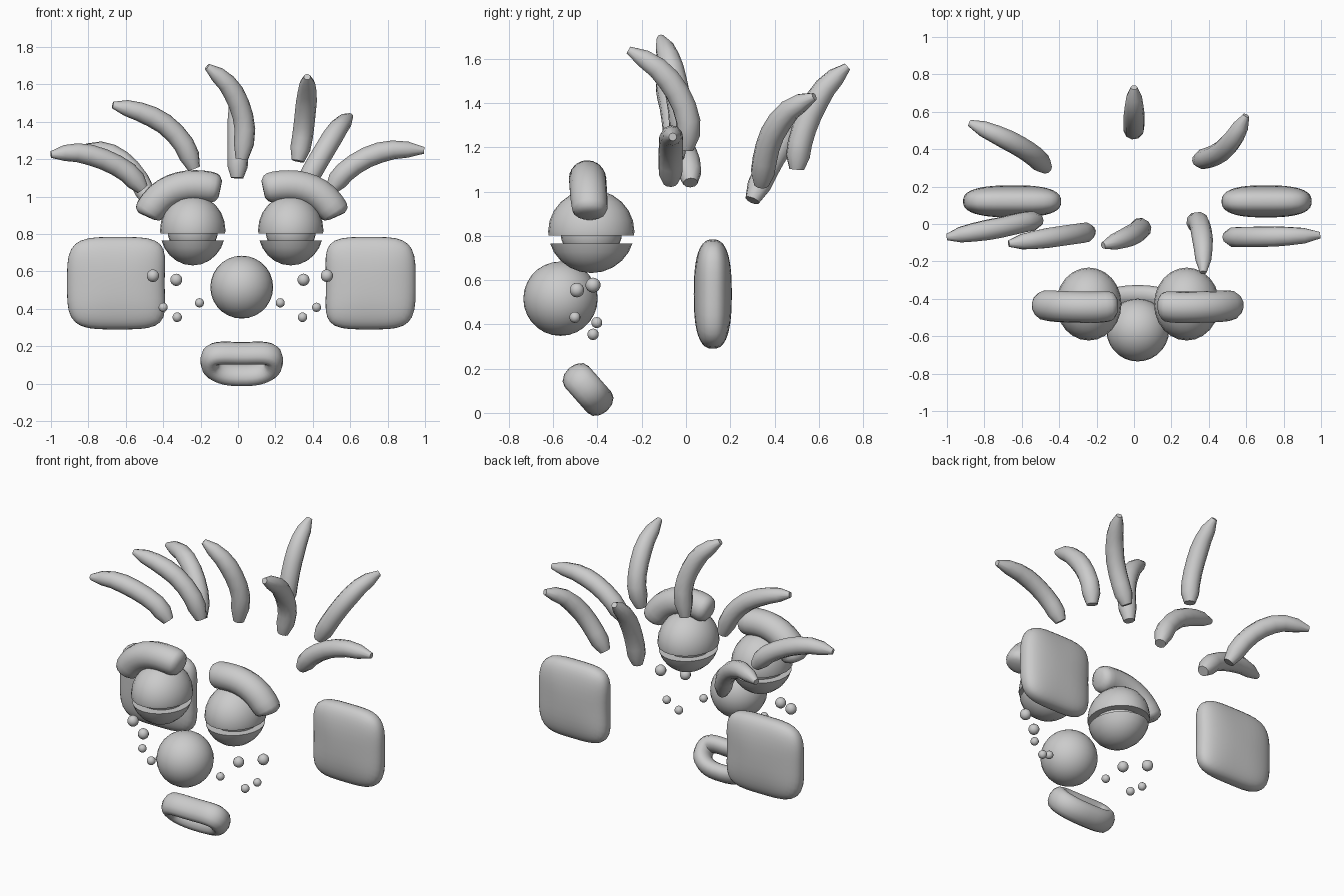
import bpy, bmesh, math
from mathutils import Vector

if "Cube" in bpy.data.objects:
    bpy.data.objects.remove(bpy.data.objects["Cube"])

CX = 0.02  # symmetry line of the face


def make(name, bm, angle=60):
    bmesh.ops.recalc_face_normals(bm, faces=bm.faces)
    me = bpy.data.meshes.new(name)
    bm.to_mesh(me)
    bm.free()
    ob = bpy.data.objects.new(name, me)
    bpy.context.collection.objects.link(ob)
    bpy.ops.object.select_all(action='DESELECT')
    ob.select_set(True)
    bpy.context.view_layer.objects.active = ob
    bpy.ops.object.shade_smooth_by_angle(angle=math.radians(angle))
    return ob


def ball(name, centre, size, seg=24, cut=None, upper=True):
    """Ellipsoid, optionally cut flat at height cut."""
    bm = bmesh.new()
    bmesh.ops.create_uvsphere(bm, u_segments=seg, v_segments=seg // 2, radius=1)
    for v in bm.verts:
        v.co = Vector(c + s * k for c, s, k in zip(centre, size, v.co))
    if cut is not None:
        bmesh.ops.bisect_plane(bm, geom=bm.verts[:] + bm.edges[:] + bm.faces[:],
                               plane_co=(0, 0, cut), plane_no=(0, 0, 1),
                               clear_inner=upper, clear_outer=not upper)
        bmesh.ops.holes_fill(bm, edges=[e for e in bm.edges if e.is_boundary])
    return make(name, bm, 40)


def spline(pts, steps):
    """Catmull-Rom samples through pts."""
    p = [Vector(q) for q in pts]
    p = [2 * p[0] - p[1]] + p + [2 * p[-1] - p[-2]]
    out = []
    for i in range(1, len(p) - 2):
        a, b, c, d = p[i - 1:i + 3]
        for k in range(steps):
            t = k / steps
            out.append(0.5 * (2 * b + (c - a) * t + (2 * a - 5 * b + 4 * c - d) * t * t
                              + (3 * b - a - 3 * c + d) * t ** 3))
    return out + [p[-2]]


def tube(name, pts, radius, seg=10, steps=2):
    """Loft circles along pts; radius(t) gives the thickness along the path."""
    path = spline(pts, steps)
    n = len(path)
    bm = bmesh.new()
    rings = []
    side = None
    for i, p in enumerate(path):
        tan = (path[min(i + 1, n - 1)] - path[max(i - 1, 0)]).normalized()
        if side is None:
            side = tan.orthogonal()
        side = (side - tan * side.dot(tan)).normalized()
        up = tan.cross(side)
        r = radius(i / (n - 1))
        rings.append([bm.verts.new(p + r * (math.cos(a) * side + math.sin(a) * up))
                      for a in (2 * math.pi * k / seg for k in range(seg))])
    for r0, r1 in zip(rings, rings[1:]):
        for k in range(seg):
            j = (k + 1) % seg
            bm.faces.new((r0[k], r0[j], r1[j], r1[k]))
    bm.faces.new(rings[0])
    bm.faces.new(rings[-1])
    return make(name, bm)


# nose
ball("nose", (CX, -0.567, 0.516), (0.168,) * 3, 28)

# eyeballs and eyelids
for side, s in (("left", -1), ("right", 1)):
    c = (CX + s * 0.262, -0.428, 0.82)
    ball(side + "_eyeball", c, (0.135, 0.14, 0.14))
    ball(side + "_upper_eyelid", c, (0.175, 0.195, 0.188), 24, 0.802, True)
    ball(side + "_lower_eyelid", c, (0.175, 0.195, 0.188), 24, 0.766, False)

    # eyebrow
    arc = [(0.51, -0.435, 0.895), (0.495, -0.435, 0.922), (0.44, -0.44, 0.99),
           (0.37, -0.443, 1.035), (0.29, -0.445, 1.056), (0.21, -0.445, 1.056),
           (0.15, -0.44, 1.047), (0.115, -0.44, 1.04)]
    tube(side + "_eyebrow", [(CX + s * x, y, z) for x, y, z in arc],
         lambda t: 0.084 * (1 - abs(2 * t - 1) ** 7 * 0.45), 14)

    # freckles
    for i, (x, y, z, r) in enumerate([(0.465, -0.42, 0.577, 0.034), (0.34, -0.493, 0.555, 0.033),
                                      (0.216, -0.502, 0.432, 0.025), (0.41, -0.403, 0.408, 0.025),
                                      (0.335, -0.42, 0.355, 0.026)]):
        ball(f"{side}_freckle_{i + 1}", (0.01 + s * x, y, z), (r, r, r), 14)

# ears: rounded slabs with a hollowed inner edge
for side, s, x0, x1 in (("left", -1, -0.914, -0.375), ("right", 1, 0.455, 0.95)):
    bm = bmesh.new()
    bmesh.ops.create_cube(bm, size=2)
    bmesh.ops.subdivide_edges(bm, edges=bm.edges[:], cuts=9, use_grid_fill=True)
    for v in bm.verts:
        x, y, z = v.co
        flat = (abs(x) ** 4 + abs(z) ** 4) ** 0.25
        k = 1 / (flat ** 2.6 + abs(y) ** 2.6) ** (1 / 2.6)
        x, y, z = x * k, y * k, z * k
        if x * s < 0:
            x += s * 0.1 * abs(x) * (1 - z * z)
            x *= 1.04
        v.co = ((x0 + x1) / 2 + x * (x1 - x0) / 2, 0.121 + y * 0.086, 0.537 + z * 0.247)
    make(side + "_ear", bm)

# lips: tilted ring with a dip in the top edge
bm = bmesh.new()
up, out = Vector((0, -0.66, 0.75)), Vector((0, 0.75, 0.66))
U, V = 36, 12
rings = []


def lip(a):
    c, s = math.cos(a), math.sin(a)
    x = 0.17 * math.copysign(abs(c) ** 0.75, c)
    b = 0.088 * math.copysign(abs(s) ** 0.8, s)
    bend = 0.035 * (1 - (x / 0.17) ** 2)
    if s < 0:
        bend *= 0.35
    return Vector((CX + x, -0.457, 0.122)) + up * (b - bend)


for i in range(U):
    a = 2 * math.pi * (i + 0.5) / U
    tan = (lip(a + 0.05) - lip(a - 0.05)).normalized()
    nrm = tan.cross(out)
    rings.append([bm.verts.new(lip(a) + 0.052 * math.cos(b) * nrm + 0.072 * math.sin(b) * out)
                  for b in (2 * math.pi * j / V for j in range(V))])
for i in range(U):
    for j in range(V):
        r0, r1, k = rings[i], rings[(i + 1) % U], (j + 1) % V
        bm.faces.new((r0[j], r0[k], r1[k], r1[j]))
make("lips", bm)


# hair strands, root to tip
def strand_radius(t):
    root = min(1, 0.6 + t * 3)
    tip = 1 if t < 0.6 else 1 - 0.42 * ((t - 0.6) / 0.4) ** 1.5
    return 0.056 * root * tip * (0.55 if t == 1 else 1)


strands = [
    [(-.47, .3, .96), (-.53, .36, 1.09), (-.62, .42, 1.19), (-.74, .48, 1.245), (-.88, .54, 1.23)],
    [(-.51, .02, 1.04), (-.59, .01, 1.13), (-.72, -.02, 1.2), (-.86, -.045, 1.235), (-1, -.07, 1.225)],
    [(-.235, -.04, 1.15), (-.29, -.05, 1.28), (-.395, -.065, 1.39), (-.53, -.085, 1.455), (-.67, -.105, 1.49)],
    [(.02, -.02, 1.2), (.037, -.025, 1.36), (.005, -.05, 1.495), (-.06, -.08, 1.607), (-.165, -.115, 1.695)],
    [(-.005, .5, 1.1), (0, .515, 1.22), (0, .56, 1.35), (0, .63, 1.47), (0, .73, 1.565)],
    [(.34, .34, 1.03), (.4, .355, 1.14), (.47, .39, 1.26), (.54, .47, 1.37), (.6, .58, 1.43)],
    [(.32, 0, 1.19), (.345, .01, 1.32), (.36, -.04, 1.45), (.37, -.13, 1.56), (.37, -.26, 1.64)],
    [(.5, -.07, 1.04), (.57, -.07, 1.13), (.69, -.068, 1.21), (.83, -.065, 1.25), (.995, -.06, 1.247)],
]
for i, pts in enumerate(strands):
    tube(f"hair_strand_{i + 1}", pts, strand_radius)
